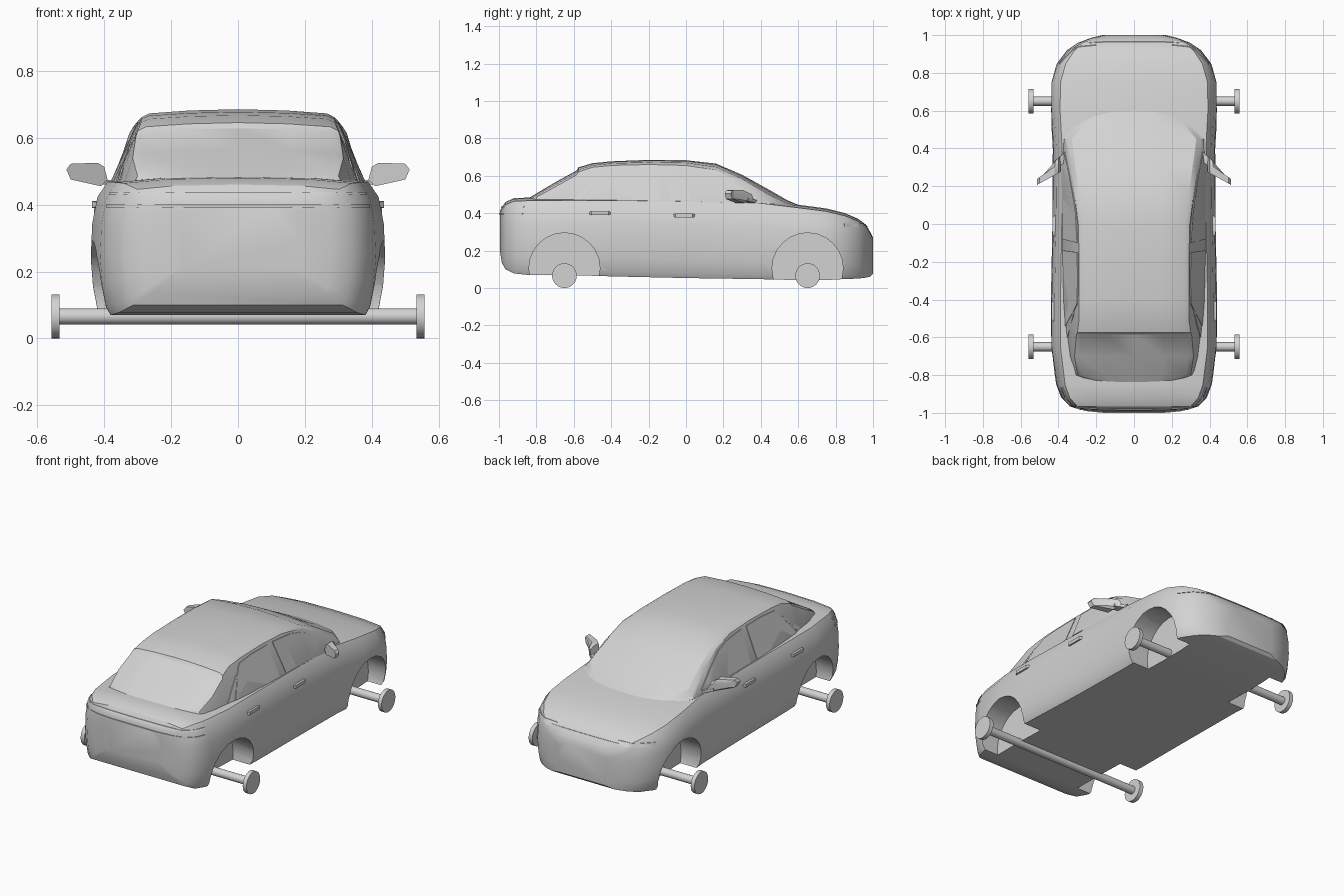
import bpy, bmesh, math
from mathutils import Vector
from mathutils.bvhtree import BVHTree

if "Cube" in bpy.data.objects:
    bpy.data.objects.remove(bpy.data.objects["Cube"], do_unlink=True)

grey = bpy.data.materials.new("plain_grey")
grey.use_nodes = True
grey.diffuse_color = (0.65, 0.65, 0.65, 1)
grey.node_tree.nodes["Principled BSDF"].inputs["Base Color"].default_value = grey.diffuse_color


def shade(ob, angle):
    bpy.ops.object.select_all(action='DESELECT')
    ob.select_set(True)
    bpy.context.view_layer.objects.active = ob
    bpy.ops.object.shade_smooth_by_angle(angle=math.radians(angle))


def loft(name, rings, smooth=30):
    """Skin a list of equal rings and cap both ends."""
    bm = bmesh.new()
    loops = [[bm.verts.new(p) for p in ring] for ring in rings]
    for a, b in zip(loops, loops[1:]):
        for i in range(len(a)):
            j = (i + 1) % len(a)
            bm.faces.new((a[i], a[j], b[j], b[i]))
    bm.faces.new(loops[0])
    bm.faces.new(loops[-1])
    bmesh.ops.recalc_face_normals(bm, faces=bm.faces)
    mesh = bpy.data.meshes.new(name)
    bm.to_mesh(mesh)
    bm.free()
    mesh.materials.append(grey)
    ob = bpy.data.objects.new(name, mesh)
    bpy.context.collection.objects.link(ob)
    shade(ob, smooth)
    return ob


def surface_of(ob):
    bm = bmesh.new()
    bm.from_mesh(ob.data)
    tree = BVHTree.FromBMesh(bm)
    bm.free()
    return tree


def both_sides(half, y):
    """Half section, sill to crown, mirrored into a closed ring."""
    return [(x, y, z) for x, z in half] + [(-x, y, z) for x, z in reversed(half[:-1])]


def cylinder(name, radius, x0, x1, y, z, sides=32):
    def ring(x):
        return [(x, y + radius * math.cos(k * math.tau / sides),
                 z + radius * math.sin(k * math.tau / sides)) for k in range(sides)]
    return loft(name, [ring(x0), ring(x1)])


def cut(target, cutter):
    mod = target.modifiers.new(cutter.name, 'BOOLEAN')
    mod.operation = 'DIFFERENCE'
    mod.solver = 'EXACT'
    mod.object = cutter
    bpy.context.view_layer.objects.active = target
    bpy.ops.object.modifier_apply(modifier=mod.name)
    bpy.data.objects.remove(cutter, do_unlink=True)


# Lower body: y, half width, underside, top
stations = [
    (-.995, .18, .2, .41), (-.985, .28, .135, .43), (-.965, .34, .1, .46),
    (-.92, .385, .078, .48), (-.85, .412, .07, .483), (-.65, .44, .07, .485),
    (-.4, .44, .062, .485), (0, .432, .053, .48), (.4, .43, .047, .47),
    (.6, .442, .042, .445), (.75, .44, .042, .425), (.85, .408, .048, .4),
    (.92, .355, .05, .37), (.96, .295, .055, .34), (.985, .23, .06, .3), (1, .165, .075, .27)]
section = [(.92, 0), (.955, .06), (.985, .22), (1, .42), (.99, .66), (.955, .85),
           (.885, .96), (.55, .99), (0, 1)]
body = loft("body_shell", [both_sides([(u * w, lo + t * (hi - lo)) for u, t in section], y)
                           for y, w, lo, hi in stations])
body_surface = surface_of(body)

# Wheel wells
for y in (-.65, .65):
    for s in (-1, 1):
        cut(body, cylinder("well_cutter", .19, s * .29, s * .6, y, .105, 24))
shade(body, 35)

# Cabin: y, base half width, roof edge x, roof edge z, crown z
cabin_stations = [
    (-.845, .2, .19, .46, .478), (-.8, .32, .3, .485, .505), (-.7, .345, .315, .54, .565),
    (-.585, .36, .305, .605, .628), (-.575, .362, .3, .62, .645), (-.5, .375, .29, .645, .667),
    (-.4, .382, .29, .655, .677), (-.2, .385, .29, .66, .685), (0, .385, .295, .655, .683),
    (.16, .385, .315, .63, .665), (.3, .385, .335, .56, .605), (.45, .37, .355, .465, .522),
    (.54, .3, .28, .44, .47), (.61, .2, .18, .425, .44)]
cabin = loft("cabin", [both_sides([(wb, .42), (wb, min(.45, ze)), (re, ze),
                                   (re - .025, ze + (zc - ze) * .5),
                                   (re * .5, ze + (zc - ze) * .85), (0, zc)], y)
                       for y, wb, re, ze, zc in cabin_stations])
cabin_surface = surface_of(cabin)

# Side window panes: outlines in y and z, laid on the cabin sides
panes = {
    "quarter_window": [(-.6, .475), (-.48, .585), (-.46, .585), (-.56, .475)],
    "rear_window": [(-.54, .47), (-.46, .59), (-.42, .635), (-.3, .645), (-.15, .645), (-.14, .47)],
    "front_window": [(-.08, .47), (-.1, .645), (.06, .635), (.15, .615), (.27, .55), (.38, .475)]}


def pane(name, outline, s):
    inner, outer = [], []
    for y, z in outline:
        hit = cabin_surface.ray_cast(Vector((s, y, z)), Vector((-s, 0, 0)))[0]
        inner.append(hit - Vector((s * .004, 0, 0)))
        outer.append(hit + Vector((s * .004, 0, 0)))
    loft(name, [inner, outer])


# Trim strips that wrap the nose and tail
def strip(name, end, z0, z1, a0, a1, out=.005, steps=20):
    rings = []
    for k in range(steps + 1):
        a = math.radians(a0 + (a1 - a0) * k / steps)
        d = Vector((math.sin(a), end * math.cos(a), 0))
        low, high = (body_surface.ray_cast(Vector((0, end * .6, z)), d)[0] for z in (z0, z1))
        rings.append([low - d * out, low + d * out, high + d * out, high - d * out])
    loft(name, rings)


strip("tail_lamp_lower_lip", -1, .392, .4, -55, 55)
strip("tail_lamp_upper_lip", -1, .43, .438, -55, 55)
strip("nose_seam", 1, .327, .333, -58, 58, .003)

for side, s in (("right", -1), ("left", 1)):
    strip(side + "_headlight", 1, .325, .345, s * 30, s * 58, .004)
    for name, outline in panes.items():
        pane(f"{side}_{name}", outline, s)

    # Door handles
    for name, y, z in (("rear", -.46, .4), ("front", -.01, .387)):
        hit = body_surface.ray_cast(Vector((0, y, z)), Vector((s, 0, 0)))[0]
        x = hit.x + s * .012
        rings = []
        for dy, h, dx in ((-.06, .006, -.016), (-.045, .01, 0), (.045, .01, 0), (.06, .006, -.016)):
            xo = x + s * dx
            rings.append([(xo, y + dy, z - h), (xo, y + dy, z + h),
                          (xo - s * .02, y + dy, z + h), (xo - s * .02, y + dy, z - h)])
        loft(f"{side}_{name}_door_handle", rings)

    # Door mirror: rear glass outline swept forward to a smaller front
    outline = [(.39, .475), (.4, .513), (.42, .525), (.5, .522), (.513, .505), (.5, .475), (.41, .455)]
    back = [(s * x, .275 - (x - .39) * .55, z) for x, z in outline]
    mid = [(s * x, .325 - (x - .39) * .7, z) for x, z in outline]
    front = [(s * (.44 + (x - .45) * .8), .36 - (x - .39) * .9, .487 + (z - .49) * .65)
             for x, z in outline]
    loft(side + "_mirror_head", [back, mid, front])
    stalk = [[(s * x, y - .025, z - .008), (s * x, y + .025, z - .008),
              (s * x, y + .025, z + .008), (s * x, y - .025, z + .008)]
             for x, y, z in ((.35, .365, .458), (.42, .31, .472))]
    loft(side + "_mirror_stalk", stalk)

# Axles with end hubs
for end, y in (("rear", -.65), ("front", .65)):
    cylinder(end + "_axle", .024, -.54, .54, y, .066)
    for side, s in (("right", -1), ("left", 1)):
        cylinder(f"{side}_{end}_hub", .066, s * .533, s * .558, y, .066)
